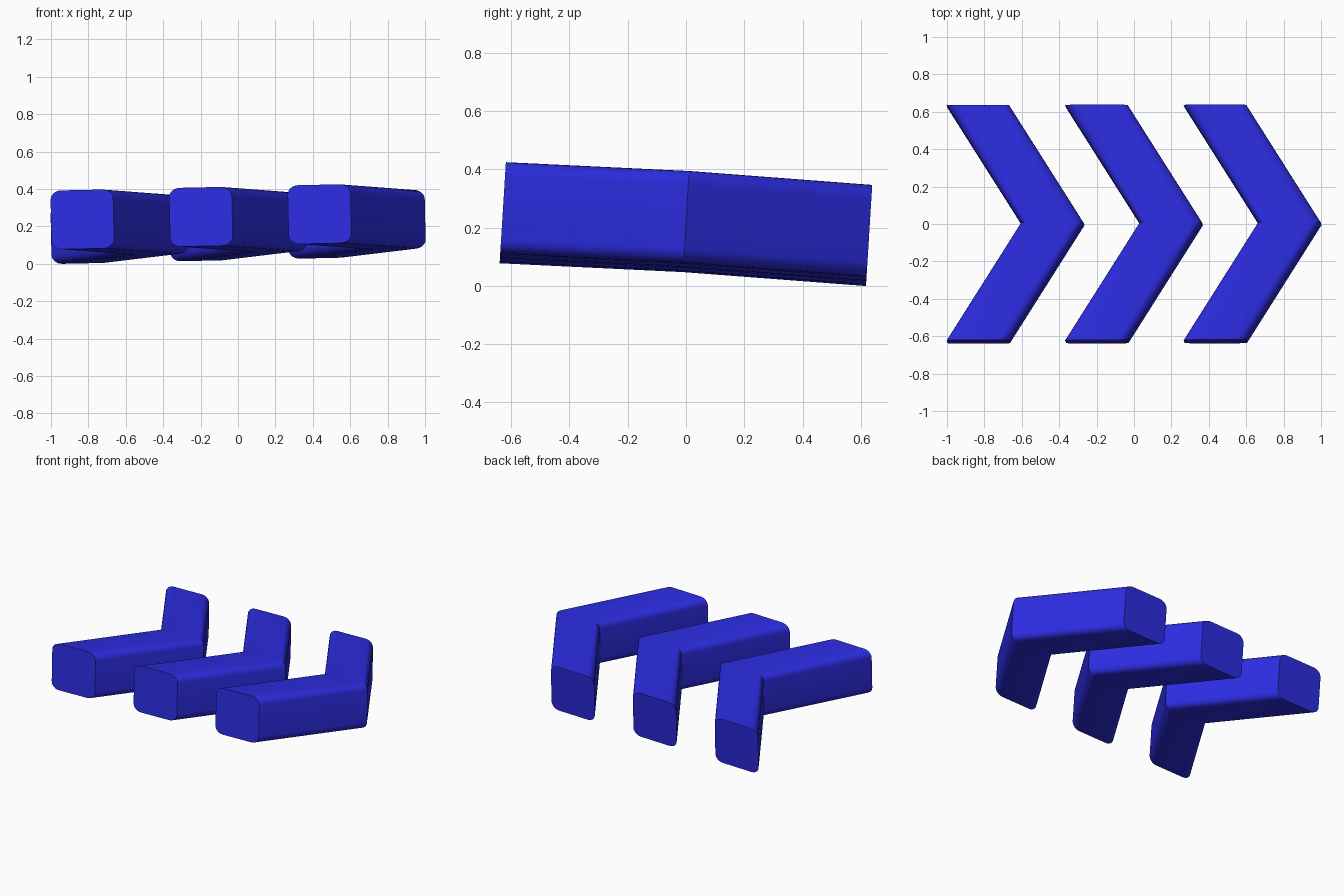
import bpy, bmesh, math
from mathutils import Matrix

if "Cube" in bpy.data.objects:
    bpy.data.objects.remove(bpy.data.objects["Cube"])

W, H, R = 0.335, 0.315, 0.05      # bar width along x, height, corner radius
HALF_Y, SWEEP = 0.63, 0.398       # half length and forward reach of the tip
PITCH, STEPS = 0.634, 6

blue = bpy.data.materials.new("blue")
blue.diffuse_color = (0.025, 0.025, 0.75, 1)
blue.use_nodes = True
blue.node_tree.nodes["Principled BSDF"].inputs["Base Color"].default_value = blue.diffuse_color

# slight tilt shared by the whole row
tilt = (Matrix.Translation((0, 0, 0.2165))
        @ Matrix.Rotation(-0.062, 4, 'X') @ Matrix.Rotation(-0.022, 4, 'Y'))


def rounded_profile():
    """Rounded rectangle in x-z, starting at x = 0."""
    rx = R * 1.15
    pts = []
    for i, (sx, sz) in enumerate([(1, 1), (-1, 1), (-1, -1), (1, -1)]):
        for k in range(STEPS + 1):
            a = math.pi / 2 * (i + k / STEPS)
            pts.append((W / 2 + sx * (W / 2 - rx) + rx * math.cos(a),
                        sz * (H / 2 - R) + R * math.sin(a)))
    return pts


def chevron(name, x0):
    bm = bmesh.new()
    rings = [[bm.verts.new((x0 + dx + x, y, z)) for x, z in rounded_profile()]
             for dx, y in ((0, -HALF_Y), (SWEEP, 0), (0, HALF_Y))]
    n = len(rings[0])
    for a, b in zip(rings, rings[1:]):
        for i in range(n):
            j = (i + 1) % n
            bm.faces.new((a[i], a[j], b[j], b[i]))
    bm.faces.new(rings[0])
    bm.faces.new(rings[-1][::-1])
    bmesh.ops.recalc_face_normals(bm, faces=bm.faces[:])
    mesh = bpy.data.meshes.new(name)
    bm.to_mesh(mesh)
    bm.free()
    mesh.materials.append(blue)
    ob = bpy.data.objects.new(name, mesh)
    bpy.context.collection.objects.link(ob)
    ob.matrix_world = tilt
    bpy.ops.object.select_all(action='DESELECT')
    ob.select_set(True)
    bpy.context.view_layer.objects.active = ob
    bpy.ops.object.shade_smooth_by_angle(angle=math.radians(30))


# three arrows in a row pointing to +x
for i, name in enumerate(("chevron_left", "chevron_middle", "chevron_right")):
    chevron(name, -1.0 + PITCH * i)
